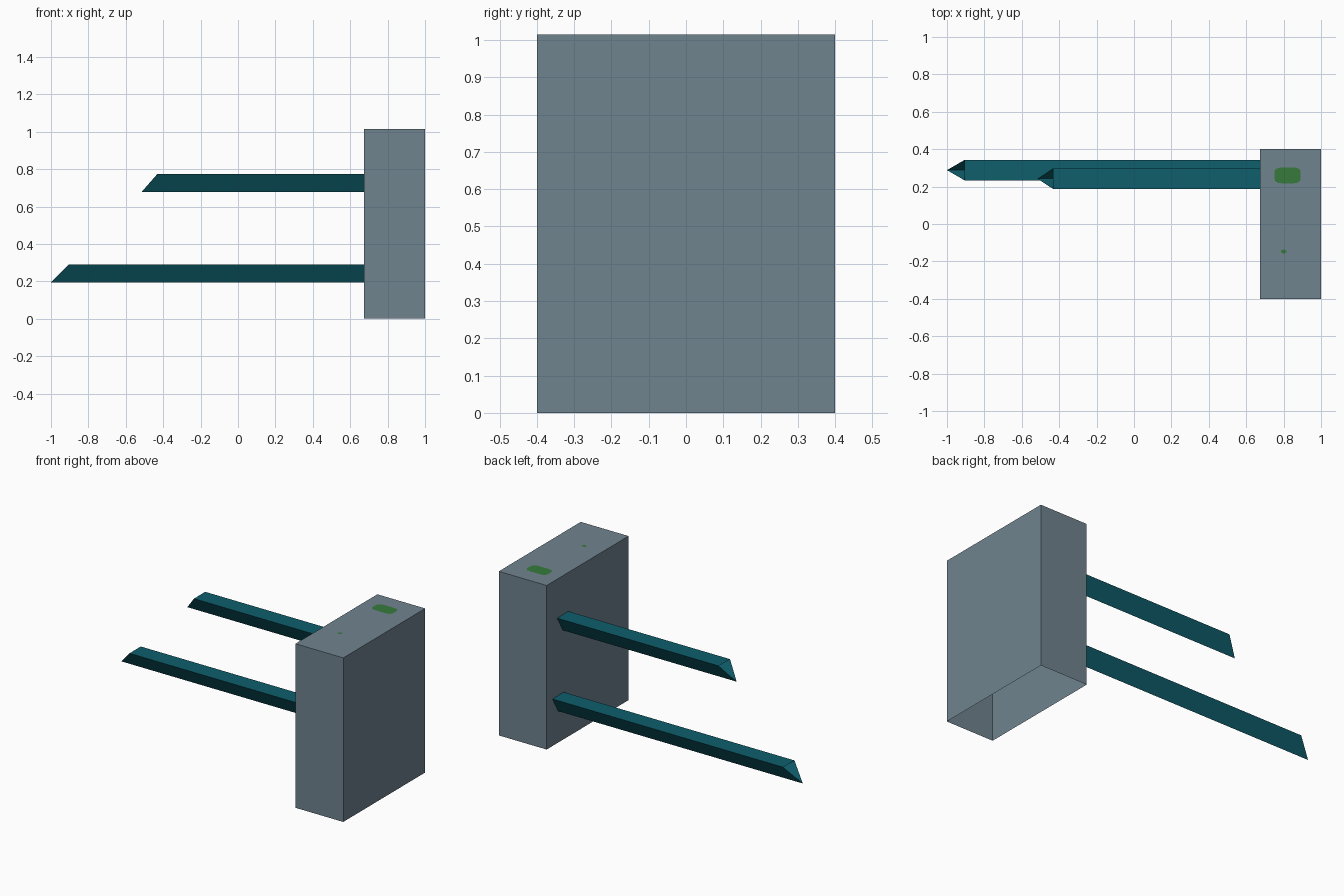
import bpy, bmesh
from math import cos, sin, pi

if "Cube" in bpy.data.objects:
    bpy.data.objects.remove(bpy.data.objects["Cube"])


def srgb(r, g, b):
    lin = lambda c: c / 12.92 if c <= 0.04045 else ((c + 0.055) / 1.055) ** 2.4
    return (lin(r / 255), lin(g / 255), lin(b / 255), 1)


def material(name, rgb):
    m = bpy.data.materials.new(name)
    m.diffuse_color = srgb(*rgb)
    m.use_nodes = True
    m.node_tree.nodes["Principled BSDF"].inputs["Base Color"].default_value = m.diffuse_color
    return m


SLATE = material("slate grey", (112, 131, 143))
TEAL = material("dark teal", (14, 95, 108))
GREEN = material("leaf green", (54, 122, 60))


def finish(name, bm, mat):
    me = bpy.data.meshes.new(name)
    bm.normal_update()
    bm.to_mesh(me)
    bm.free()
    me.materials.append(mat)
    ob = bpy.data.objects.new(name, me)
    bpy.context.collection.objects.link(ob)
    return ob


X0, X1, HALF_Y, TOP = 0.673, 1.0, 0.4, 1.014

# Hollow housing: five thin walls, open underneath
bm = bmesh.new()
bmesh.ops.create_cube(bm, size=1)
for v in bm.verts:
    v.co.x = X1 if v.co.x > 0 else X0
    v.co.y = HALF_Y if v.co.y > 0 else -HALF_Y
    v.co.z = TOP if v.co.z > 0 else 0
bm.normal_update()
bmesh.ops.delete(bm, geom=[f for f in bm.faces if f.normal.z < -0.5], context='FACES_ONLY')
finish("housing", bm, SLATE)


# Arm: downward-pointing triangular tube with an open, slanted tip
def arm(name, tip_x, shoulder_x, y, z_low, half=0.055, height=0.096):
    bm = bmesh.new()
    section = [(-half, height, shoulder_x), (half, height, shoulder_x), (0, 0, tip_x)]
    tip = [bm.verts.new((x, y + dy, z_low + dz)) for dy, dz, x in section]
    root = [bm.verts.new((X0, y + dy, z_low + dz)) for dy, dz, x in section]
    for i in range(3):
        j = (i + 1) % 3
        bm.faces.new((tip[i], root[i], root[j], tip[j]))
    bmesh.ops.recalc_face_normals(bm, faces=bm.faces)
    finish(name, bm, TEAL)


arm("lower_arm", -1.0, -0.905, 0.288, 0.195)
arm("upper_arm", -0.516, -0.432, 0.242, 0.677)


# Flat green patches on the housing top, rounded by a superellipse
def patch(name, x, y, rx, ry, power, sides):
    bm = bmesh.new()
    soft = lambda c: (1 if c >= 0 else -1) * abs(c) ** power
    ring = [2 * pi * (i + 0.5) / sides for i in range(sides)]
    bm.faces.new([bm.verts.new((x + rx * soft(cos(a)), y + ry * soft(sin(a)), TOP + 0.002))
                  for a in ring])
    finish(name, bm, GREEN)


patch("large_top_patch", 0.821, 0.26, 0.071, 0.043, 0.5, 16)
patch("small_top_patch", 0.8, -0.147, 0.016, 0.011, 1.0, 8)
